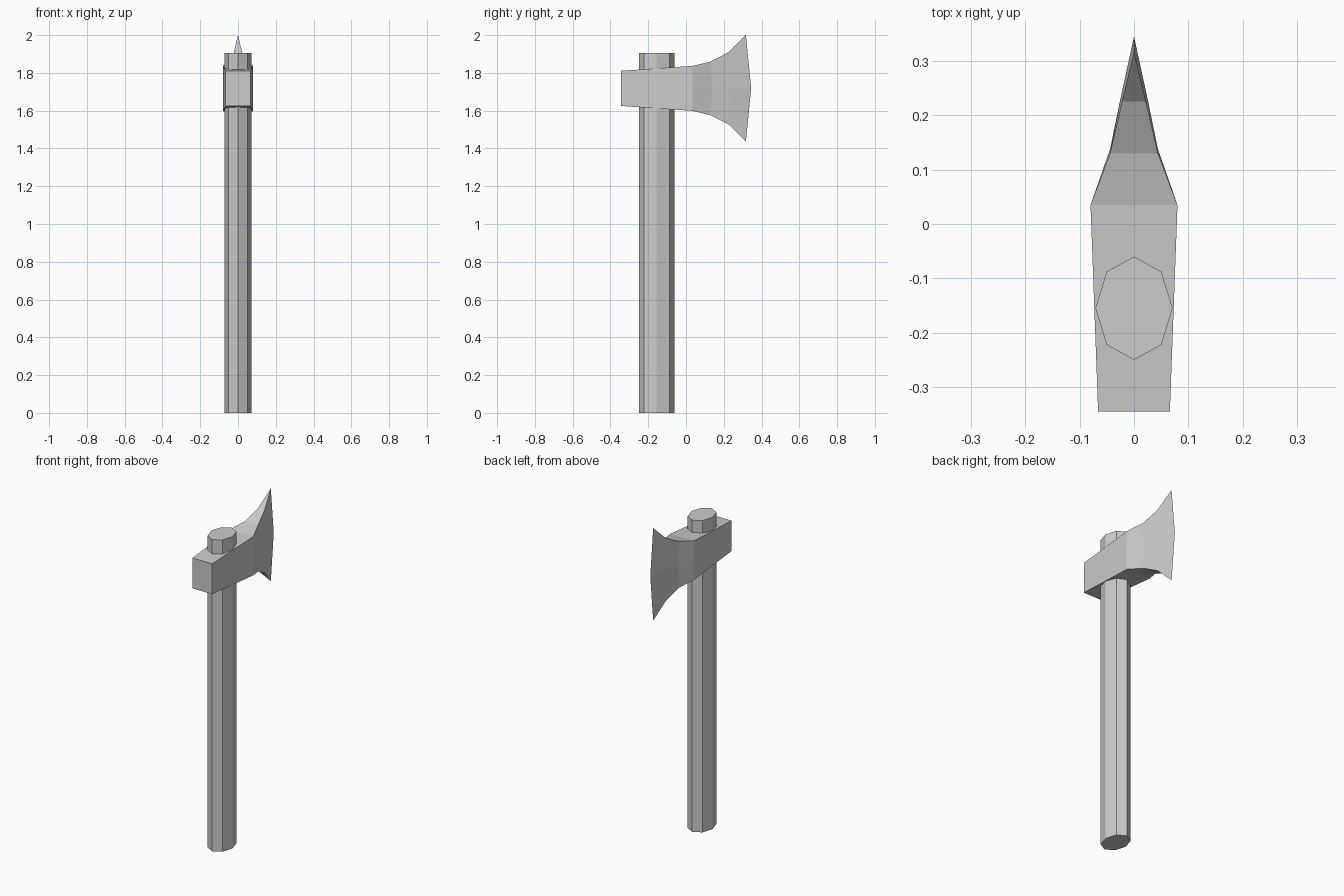
import bpy, bmesh, math

if "Cube" in bpy.data.objects:
    bpy.data.objects.remove(bpy.data.objects["Cube"])

def finish(name, bm):
    bmesh.ops.remove_doubles(bm, verts=bm.verts, dist=0.0005)
    bmesh.ops.recalc_face_normals(bm, faces=bm.faces)
    mesh = bpy.data.meshes.new(name)
    bm.to_mesh(mesh)
    bm.free()
    obj = bpy.data.objects.new(name, mesh)
    bpy.context.collection.objects.link(obj)
    return obj

# Handle: straight oval shaft with eight sides
bm = bmesh.new()
ring = [bm.verts.new((0.071 * math.cos(i * math.pi / 4),
                      -0.155 + 0.095 * math.sin(i * math.pi / 4), 0)) for i in range(8)]
base = bm.faces.new(ring)
top = bmesh.ops.extrude_face_region(bm, geom=[base], use_keep_orig=True)["geom"]
bmesh.ops.translate(bm, vec=(0, 0, 1.905),
                    verts=[g for g in top if isinstance(g, bmesh.types.BMVert)])
finish("handle", bm)

# Axe head: cross-sections from the poll to the flared cutting edge
# (corner y, middle y, corner half width, middle half width, half height)
MID_Z = 1.718
sections = [
    (-0.345, -0.345, 0.066, 0.066, 0.093),
    (0.035, 0.035, 0.080, 0.080, 0.119),
    (0.130, 0.138, 0.044, 0.044, 0.142),
    (0.225, 0.235, 0.022, 0.024, 0.191),
    (0.317, 0.345, 0.0, 0.0, 0.283),
]
bm = bmesh.new()
rings = []
for yc, ym, wc, wm, h in sections:
    pts = [(-wc, yc, -h), (wc, yc, -h), (wm, ym, 0),
           (wc, yc, h), (-wc, yc, h), (-wm, ym, 0)]
    rings.append([bm.verts.new((x, y, MID_Z + z)) for x, y, z in pts])
bm.faces.new(rings[0])
for a, b in zip(rings, rings[1:]):
    for i in range(6):
        j = (i + 1) % 6
        bm.faces.new((a[i], a[j], b[j], b[i]))
finish("axe_head", bm)
